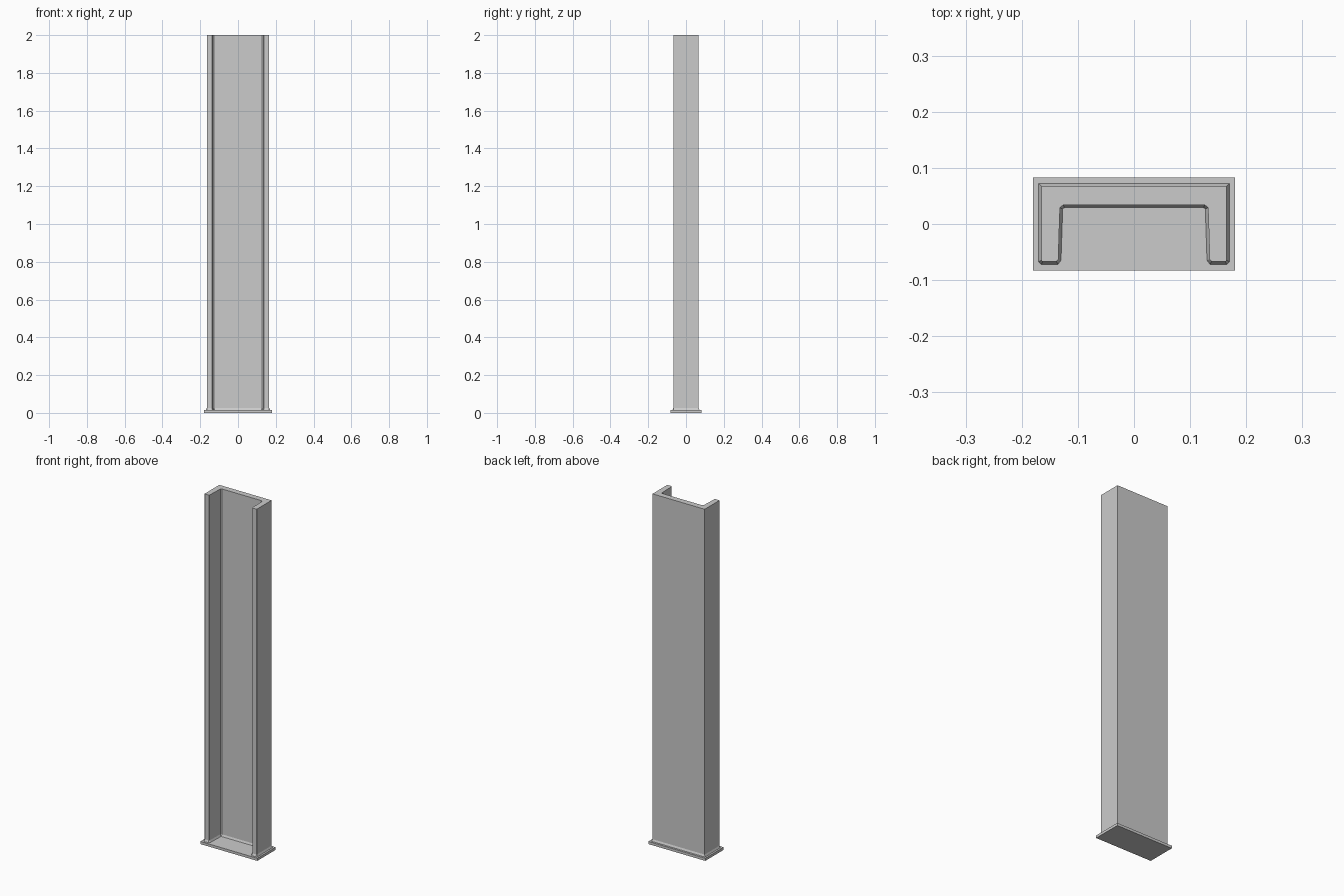
import bpy, bmesh
from mathutils import Vector

if "Cube" in bpy.data.objects:
    bpy.data.objects.remove(bpy.data.objects["Cube"])

PLATE_TOP, WELD_TOP, HEIGHT, BEAD = 0.015, 0.026, 2.0, 0.005


def finish(bm, name):
    bmesh.ops.recalc_face_normals(bm, faces=bm.faces)
    mesh = bpy.data.meshes.new(name)
    bm.to_mesh(mesh)
    bm.free()
    obj = bpy.data.objects.new(name, mesh)
    bpy.context.collection.objects.link(obj)
    return obj


def offset(points, d):
    """Mitred outward offset of a counter-clockwise outline."""
    pts = [Vector(p) for p in points]
    out = []
    for i, p in enumerate(pts):
        a = (p - pts[i - 1]).normalized()
        b = (pts[(i + 1) % len(pts)] - p).normalized()
        na, nb = Vector((a.y, -a.x)), Vector((b.y, -b.x))
        out.append(p + (na + nb) * d / (1 + na.dot(nb)))
    return out


def loft(name, loops, cap=True, wrap=False):
    """Skin a stack of (outline, z) loops."""
    bm = bmesh.new()
    rings = [[bm.verts.new((p[0], p[1], z)) for p in pts] for pts, z in loops]
    n = len(rings[0])
    pairs = list(zip(rings, rings[1:]))
    if wrap:
        pairs.append((rings[-1], rings[0]))
    for lo, hi in pairs:
        for i in range(n):
            j = (i + 1) % n
            bm.faces.new((lo[i], lo[j], hi[j], hi[i]))
    if cap:
        bm.faces.new(rings[0][::-1])
        bm.faces.new(rings[-1])
    return finish(bm, name)


# Half of the channel section (right side), mirrored for the left
half = [(0.126, 0.034), (0.132, 0.029), (0.135, -0.063), (0.138, -0.067),
        (0.163, -0.067), (0.165, -0.065), (0.165, 0.067)]
section = half + [(-x, y) for x, y in reversed(half)]

# Base plate
plate = [(-0.18, -0.083), (0.18, -0.083), (0.18, 0.083), (-0.18, 0.083)]
loft("base_plate", [(plate, 0), (plate, PLATE_TOP)])

# Upright channel with tapered flanges
loft("channel_post", [(section, PLATE_TOP), (section, HEIGHT)])

# Triangular weld bead all around the foot of the channel
loft("weld_bead", [(offset(section, BEAD), PLATE_TOP), (section, WELD_TOP),
                   (section, PLATE_TOP)], cap=False, wrap=True)
